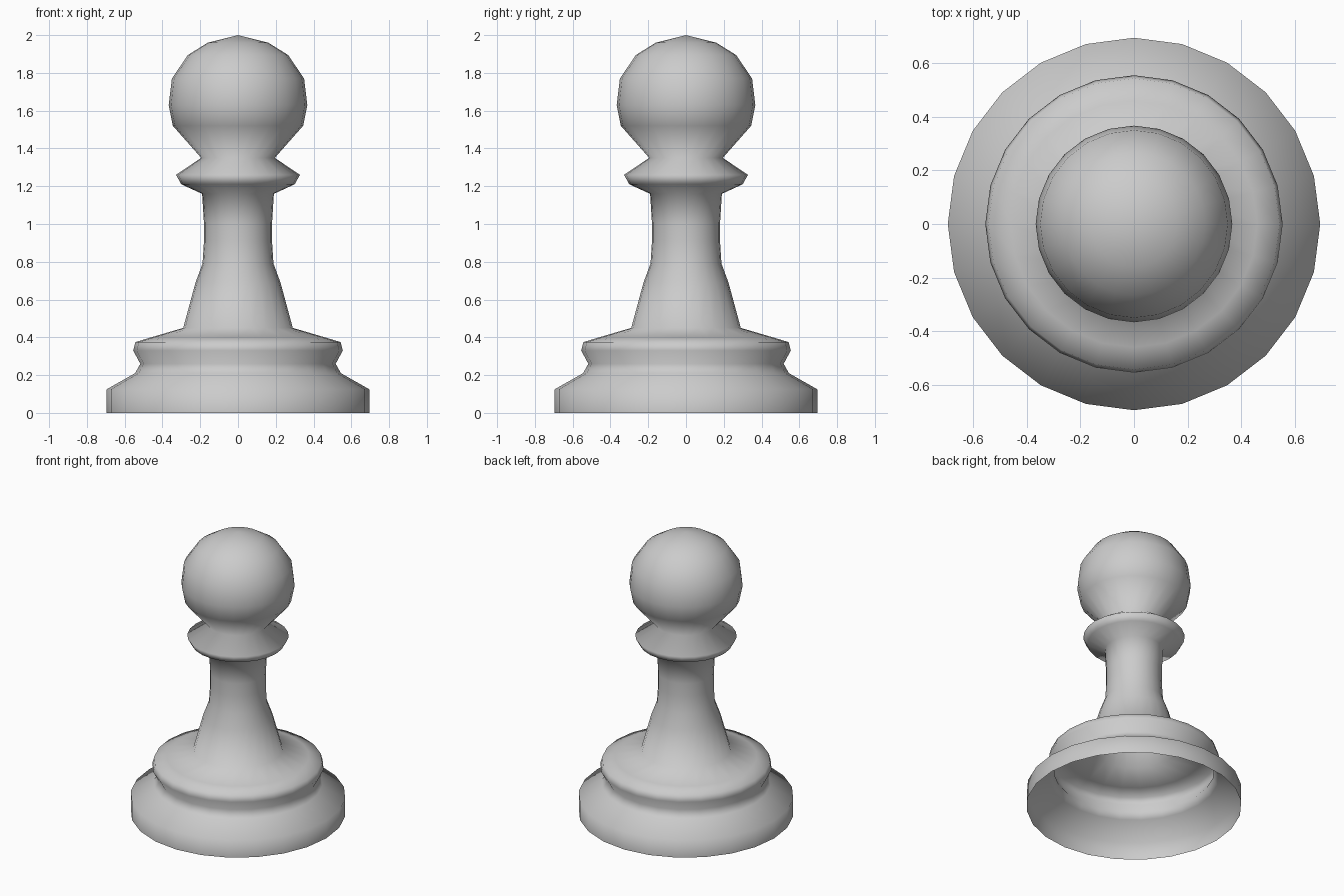
import bpy, bmesh, math

if "Cube" in bpy.data.objects:
    bpy.data.objects.remove(bpy.data.objects["Cube"])

SIDES = 24

# Half outline (radius, height): base, step, stem, collar, ball head
profile = [
    (0.695, 0.0), (0.695, 0.125), (0.545, 0.21), (0.517, 0.26),
    (0.555, 0.33), (0.543, 0.375), (0.46, 0.40), (0.29, 0.45),
    (0.225, 0.69), (0.188, 0.79), (0.18, 0.91), (0.18, 1.0), (0.19, 1.16),
    (0.30, 1.21), (0.328, 1.26), (0.195, 1.35),
    (0.345, 1.52), (0.367, 1.63), (0.35, 1.77), (0.265, 1.895),
    (0.16, 1.96),
]

bm = bmesh.new()

# Turned rings around the z axis
rings = []
for r, z in profile:
    rings.append([bm.verts.new((r * math.cos(2 * math.pi * i / SIDES),
                                r * math.sin(2 * math.pi * i / SIDES), z))
                  for i in range(SIDES)])

# Walls between rings; the underside stays open
for low, high in zip(rings, rings[1:]):
    for i in range(SIDES):
        j = (i + 1) % SIDES
        bm.faces.new((low[i], low[j], high[j], high[i]))

# Closing fan on top of the head
tip = bm.verts.new((0, 0, 2.0))
for i in range(SIDES):
    bm.faces.new((rings[-1][i], rings[-1][(i + 1) % SIDES], tip))

for f in bm.faces:
    f.smooth = True

mesh = bpy.data.meshes.new("pawn")
bm.to_mesh(mesh)
bm.free()
pawn = bpy.data.objects.new("pawn", mesh)
bpy.context.collection.objects.link(pawn)
